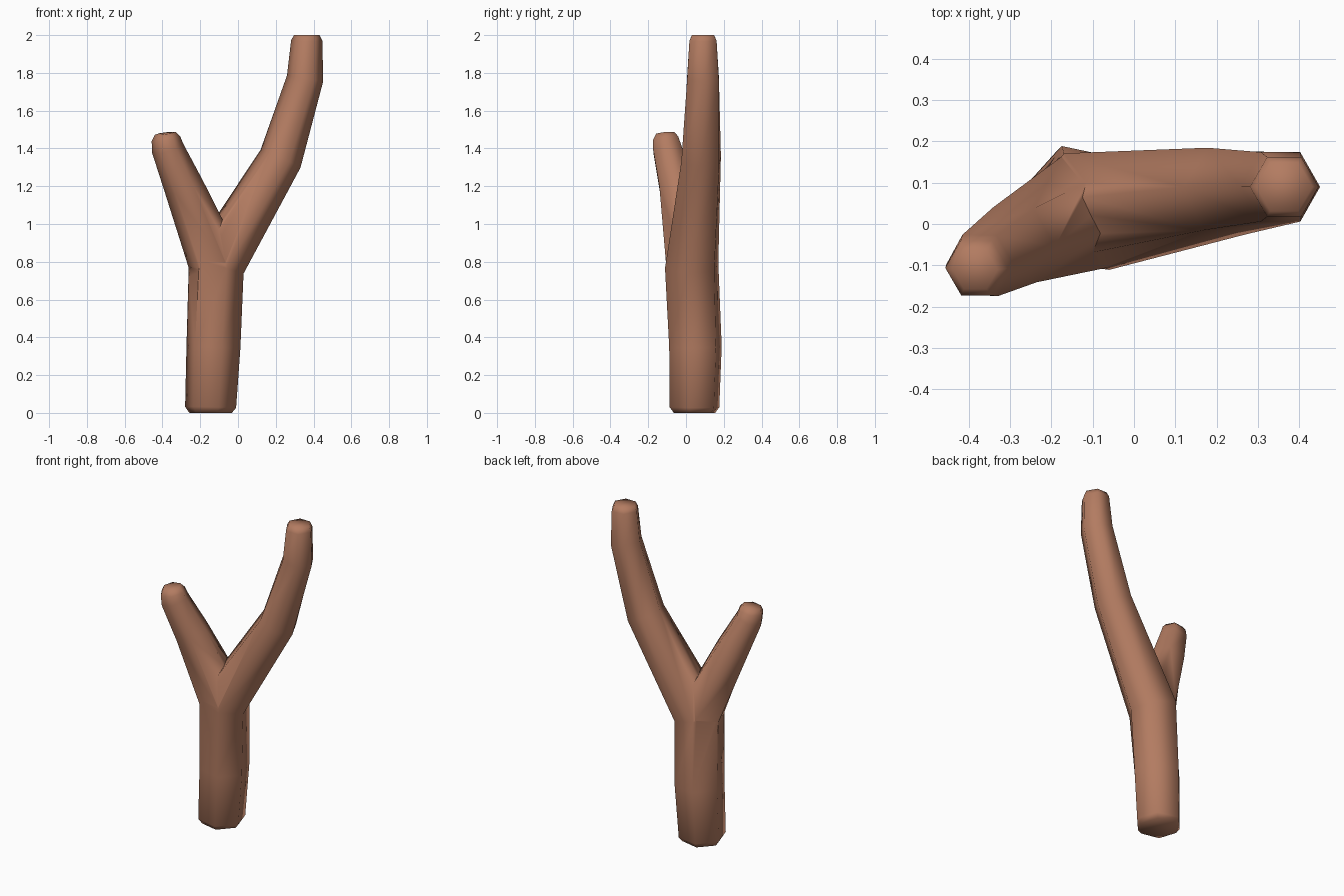
import bpy, bmesh, math
from mathutils import Vector

if "Cube" in bpy.data.objects:
    bpy.data.objects.remove(bpy.data.objects["Cube"])

bark = bpy.data.materials.new("brown_bark")
bark.diffuse_color = (0.45, 0.2, 0.12, 1)
bark.use_nodes = True
bark.node_tree.nodes["Principled BSDF"].inputs["Base Color"].default_value = bark.diffuse_color


def limb(name, rings, sides=6):
    """Sweep a hexagon along (x, y, z, radius, twist in degrees) rings."""
    bm = bmesh.new()
    pts = [Vector(r[:3]) for r in rings]
    loops = []
    for i, (x, y, z, rad, twist) in enumerate(rings):
        back = (pts[i] - pts[i - 1]).normalized() if i else Vector()
        ahead = (pts[i + 1] - pts[i]).normalized() if i + 1 < len(pts) else Vector()
        tilt = Vector((0, 0, 1)).rotation_difference((back + ahead).normalized())
        loop = []
        for k in range(sides):
            a = math.radians(twist) + math.tau * k / sides
            loop.append(bm.verts.new(pts[i] + tilt @ Vector((rad * math.cos(a), rad * math.sin(a), 0))))
        loops.append(loop)
    for lo, hi in zip(loops, loops[1:]):
        for k in range(sides):
            n = (k + 1) % sides
            bm.faces.new((lo[k], lo[n], hi[n], hi[k]))
    bm.faces.new(loops[0][::-1])
    bm.faces.new(loops[-1])
    bmesh.ops.recalc_face_normals(bm, faces=bm.faces)
    mesh = bpy.data.meshes.new(name)
    bm.to_mesh(mesh)
    bm.free()
    mesh.materials.append(bark)
    ob = bpy.data.objects.new(name, mesh)
    bpy.context.collection.objects.link(ob)
    return ob


# Trunk running on into the tall right-hand branch
trunk = limb("forked_branch", [
    (-0.145, 0.045, 0.0, 0.115, -12),
    (-0.145, 0.045, 0.03, 0.138, -12),
    (-0.13, 0.05, 0.35, 0.146, -12),
    (-0.115, 0.03, 0.78, 0.152, -8),
    (0.225, 0.08, 1.345, 0.116, -4),
    (0.355, 0.09, 1.77, 0.097, 0),
    (0.364, 0.09, 1.97, 0.083, 0),
    (0.364, 0.09, 2.0, 0.068, 0),
])

# Short left-hand branch, leaning forward
side = limb("side_branch", [
    (-0.122, 0.03, 0.62, 0.13, -8),
    (-0.122, 0.028, 0.80, 0.145, -8),
    (-0.288, -0.05, 1.2, 0.105, 0),
    (-0.372, -0.1, 1.40, 0.086, 0),
    (-0.381, -0.107, 1.45, 0.077, 0),
    (-0.385, -0.11, 1.48, 0.055, 0),
])

# Fuse the two limbs
mod = trunk.modifiers.new("fuse", "BOOLEAN")
mod.operation = "UNION"
mod.solver = "EXACT"
mod.object = side
bpy.context.view_layer.objects.active = trunk
trunk.select_set(True)
bpy.ops.object.modifier_apply(modifier=mod.name)
bpy.data.objects.remove(side)
bpy.ops.object.shade_smooth_by_angle(angle=math.radians(75))
